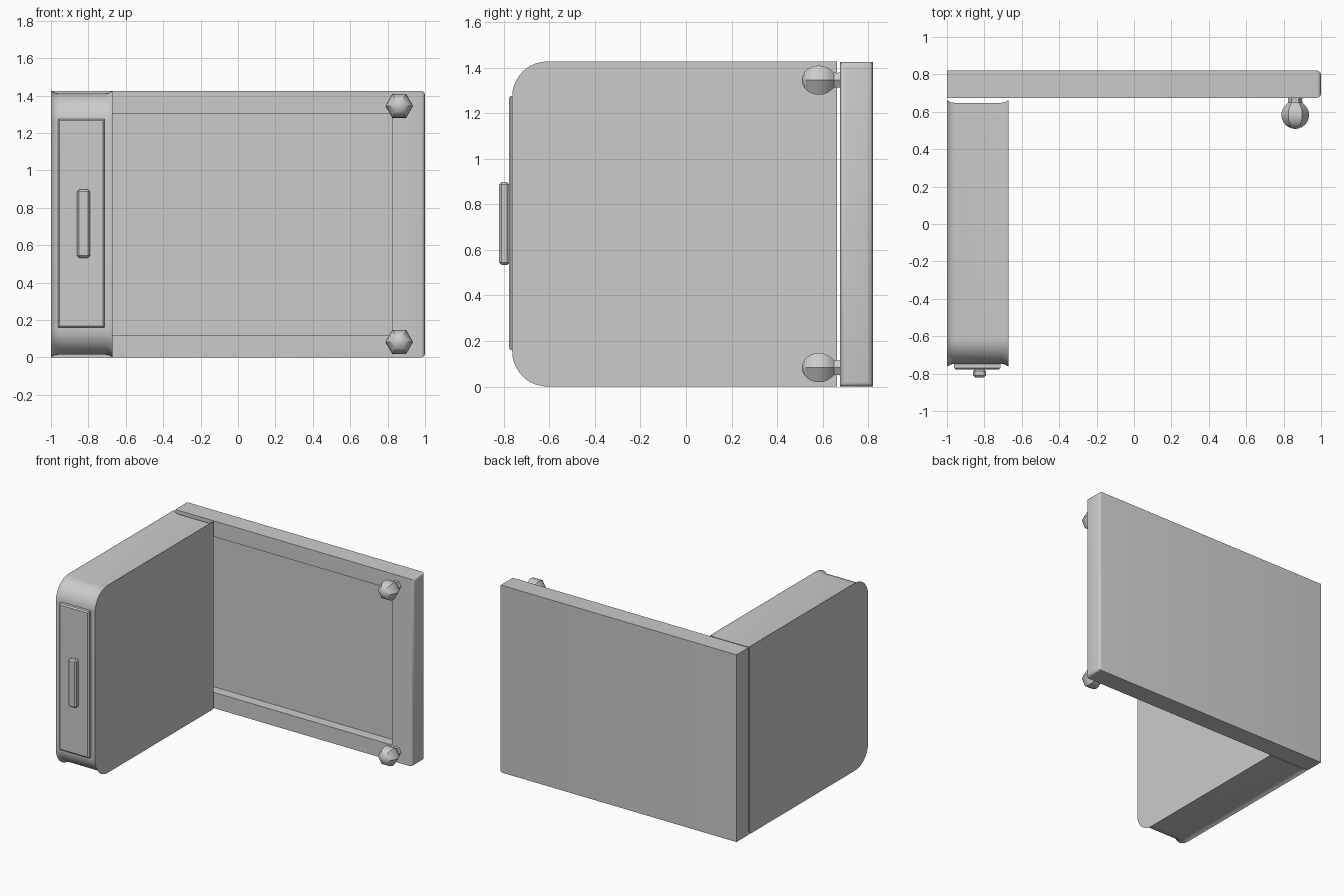
import bpy, bmesh
from math import cos, sin, pi

if "Cube" in bpy.data.objects:
    bpy.data.objects.remove(bpy.data.objects["Cube"])


def finish(bm, name, angle=None):
    bmesh.ops.recalc_face_normals(bm, faces=bm.faces)
    me = bpy.data.meshes.new(name)
    bm.to_mesh(me)
    bm.free()
    ob = bpy.data.objects.new(name, me)
    bpy.context.collection.objects.link(ob)
    if angle:
        bpy.ops.object.select_all(action='DESELECT')
        ob.select_set(True)
        bpy.context.view_layer.objects.active = ob
        bpy.ops.object.shade_smooth_by_angle(angle=angle)
    return ob


def box(lo, hi):
    bm = bmesh.new()
    bmesh.ops.create_cube(bm, size=1)
    for v in bm.verts:
        for i in range(3):
            v.co[i] = lo[i] + (v.co[i] + 0.5) * (hi[i] - lo[i])
    return bm


def bevel(bm, edges, width, segments=1):
    bmesh.ops.bevel(bm, geom=edges, offset=width, segments=segments,
                    profile=0.5, affect='EDGES', clamp_overlap=True)


def bridge_rings(bm, rings):
    loops = [[bm.verts.new(p) for p in ring] for ring in rings]
    n = len(loops[0])
    for a, b in zip(loops, loops[1:]):
        for i in range(n):
            j = (i + 1) % n
            bm.faces.new((a[i], a[j], b[j], b[i]))
    bm.faces.new(loops[0])
    bm.faces.new(loops[-1])


# Back panel: wide slab, recessed on the front, free end softened
bm = box((-1, 0.675, 0), (1, 0.82, 1.425))
front = min(bm.faces, key=lambda f: f.calc_center_median().y)
bmesh.ops.inset_region(bm, faces=[front], thickness=0.17)
for v in front.verts:
    v.co.x = 0.825 if v.co.x > 0 else -0.825
inner = bmesh.ops.extrude_discrete_faces(bm, faces=[front])['faces'][0]
for v in inner.verts:
    v.co.y += 0.075
bevel(bm, [e for e in bm.edges if all(v.co.x > 0.99 for v in e.verts)], 0.022, 3)
finish(bm, "back_panel", 0.7)

# Side cabinet: rounded front corners, with a shallow dished band around the rim
X0, X1, Y0, Y1, H, R = -1.0, -0.67, -0.763, 0.663, 1.427, 0.155


def outline(x, d):
    pts = [(x, Y1 - d, d)]
    for cz, a0 in ((R, 1.5 * pi), (H - R, pi)):
        for k in range(11):
            a = a0 - k * pi / 20
            pts.append((x, Y0 + R + (R - d) * cos(a), cz + (R - d) * sin(a)))
    pts.append((x, Y1 - d, H - d))
    return pts


dish = [(0, 0), (0.008, 0.005), (0.017, 0.010), (0.027, 0.0135), (0.04, 0.015)]
sections = [(X0 + t, d) for t, d in dish] + [(X1 - t, d) for t, d in reversed(dish)]
bm = bmesh.new()
bridge_rings(bm, [outline(x, d) for x, d in sections])
finish(bm, "side_cabinet", 0.6)

# Drawer front and its handle
bm = box((-0.963, -0.778, 0.16), (-0.713, -0.735, 1.275))
bevel(bm, [e for e in bm.edges if all(v.co.y < -0.77 for v in e.verts)], 0.009)
finish(bm, "drawer_front")

bm = box((-0.86, -0.82, 0.533), (-0.792, -0.775, 0.897))
bevel(bm, list(bm.edges), 0.011)
finish(bm, "drawer_handle")

# Six-sided ball knobs on short necks
profile = [(0.68, 0.040), (0.665, 0.037), (0.65, 0.038)]
profile += [(0.583 + 0.074 * cos(a), 0.074 * sin(a))
            for a in (pi * k / 12 for k in range(3, 12))]
profile.append((0.509, 0.004))
for label, z in (("lower", 0.083), ("upper", 1.345)):
    bm = bmesh.new()
    bridge_rings(bm, [[(0.862 + r * cos(i * pi / 3), y, z + r * sin(i * pi / 3))
                       for i in range(6)] for y, r in profile])
    finish(bm, label + "_knob", 0.6)
